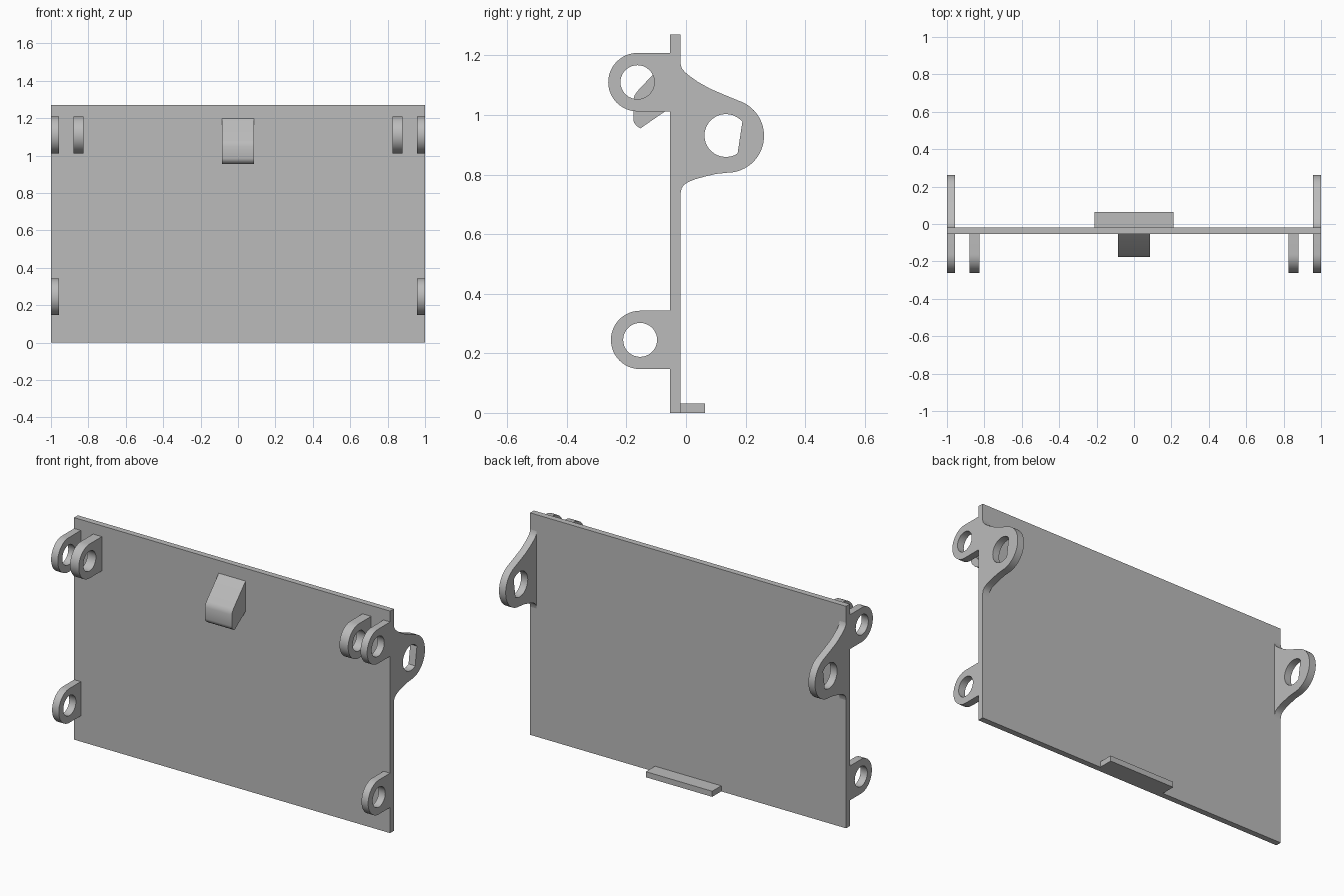
import bpy, bmesh, math
from mathutils import Matrix

cube = bpy.data.objects.get("Cube")
if cube:
    bpy.data.objects.remove(cube)

grey = bpy.data.materials.new("plain_grey")
grey.use_nodes = True
colour = (0.5, 0.5, 0.5, 1)
grey.diffuse_color = colour
grey.node_tree.nodes["Principled BSDF"].inputs["Base Color"].default_value = colour

# Profile axes (y, z) become world y, z; extrusion runs along x
SIDEWAYS = Matrix(((0, 0, 1, 0), (1, 0, 0, 0), (0, 1, 0, 0), (0, 0, 0, 1)))
FRONT, BACK, HEIGHT = -0.053, -0.019, 1.27


def arc(cy, cz, r, start, end, steps=24):
    angles = [math.radians(start + (end - start) * i / steps) for i in range(steps + 1)]
    return [(cy + r * math.cos(a), cz + r * math.sin(a)) for a in angles]


def extrude_profile(name, loops, x0, x1):
    """Fill closed (y, z) loops, with inner loops as holes, from x0 to x1."""
    curve = bpy.data.curves.new(name + "_profile", "CURVE")
    curve.dimensions = "2D"
    curve.fill_mode = "BOTH"
    curve.extrude = abs(x1 - x0) / 2
    for loop in loops:
        spline = curve.splines.new("POLY")
        spline.points.add(len(loop) - 1)
        for point, (y, z) in zip(spline.points, loop):
            point.co = (y, z, 0, 1)
        spline.use_cyclic_u = True
    helper = bpy.data.objects.new(name + "_helper", curve)
    bpy.context.collection.objects.link(helper)
    bpy.context.view_layer.update()
    mesh = bpy.data.meshes.new_from_object(
        helper.evaluated_get(bpy.context.evaluated_depsgraph_get()))
    bpy.data.objects.remove(helper)
    mesh.transform(Matrix.Translation(((x0 + x1) / 2, 0, 0)) @ SIDEWAYS)
    bm = bmesh.new()
    bm.from_mesh(mesh)
    bmesh.ops.remove_doubles(bm, verts=bm.verts, dist=0.0001)
    bmesh.ops.recalc_face_normals(bm, faces=bm.faces)
    bm.to_mesh(mesh)
    bm.free()
    mesh.materials.clear()
    mesh.materials.append(grey)
    obj = bpy.data.objects.new(name, mesh)
    bpy.context.collection.objects.link(obj)
    bpy.ops.object.select_all(action="DESELECT")
    obj.select_set(True)
    bpy.context.view_layer.objects.active = obj
    bpy.ops.object.shade_smooth_by_angle(angle=math.radians(30))
    return obj


def box_profile(y0, y1, z0, z1):
    return [(y0, z0), (y1, z0), (y1, z1), (y0, z1)]


def lug_loops(cy, cz, radius=0.098, hole=0.057):
    outline = [(FRONT, cz + radius)] + arc(cy, cz, radius, 90, 270) + [(FRONT, cz - radius)]
    return [outline, arc(cy, cz, hole, 0, 350, 35)]


# Main panel and the small ledge at its back foot
extrude_profile("panel", [box_profile(FRONT, BACK, 0, HEIGHT)], -1, 1)
extrude_profile("foot_ledge", [box_profile(BACK, 0.063, 0, 0.032)], -0.21, 0.21)

# Latch wedge on the front
wedge = [(FRONT, 1.197), (-0.163, 1.08), (-0.172, 1.067), (-0.177, 1.05)]
wedge += [(-0.177, 0.985), (-0.174, 0.973), (-0.165, 0.963), (-0.153, 0.955), (FRONT, 1.024)]
extrude_profile("latch_wedge", [wedge], -0.085, 0.085)

# Back ear: flared outline around a hole with one flat side
ear = [(BACK, 0.733), (-0.015, 0.753), (-0.007, 0.765), (0.008, 0.775), (0.03, 0.784),
       (0.062, 0.793), (0.1, 0.802)]
ear += arc(0.138, 0.93, 0.124, -90, 72, 28)
ear += [(0.13, 1.067), (0.079, 1.089), (0.04, 1.111), (0.012, 1.131), (-0.004, 1.144),
        (-0.015, 1.158), (BACK, 1.176)]
ear_hole = arc(0.134, 0.931, 0.072, 40, 303, 28)

# Side fittings, repeated on both sides
for side, s in (("left", 1), ("right", -1)):
    extrude_profile(side + "_back_ear", [ear, ear_hole], s * 0.958, s)
    extrude_profile(side + "_upper_outer_lug", lug_loops(-0.163, 1.11), s * 0.958, s)
    extrude_profile(side + "_upper_inner_lug", lug_loops(-0.163, 1.11), s * 0.825, s * 0.88)
    extrude_profile(side + "_lower_lug", lug_loops(-0.154, 0.245), s * 0.958, s)
